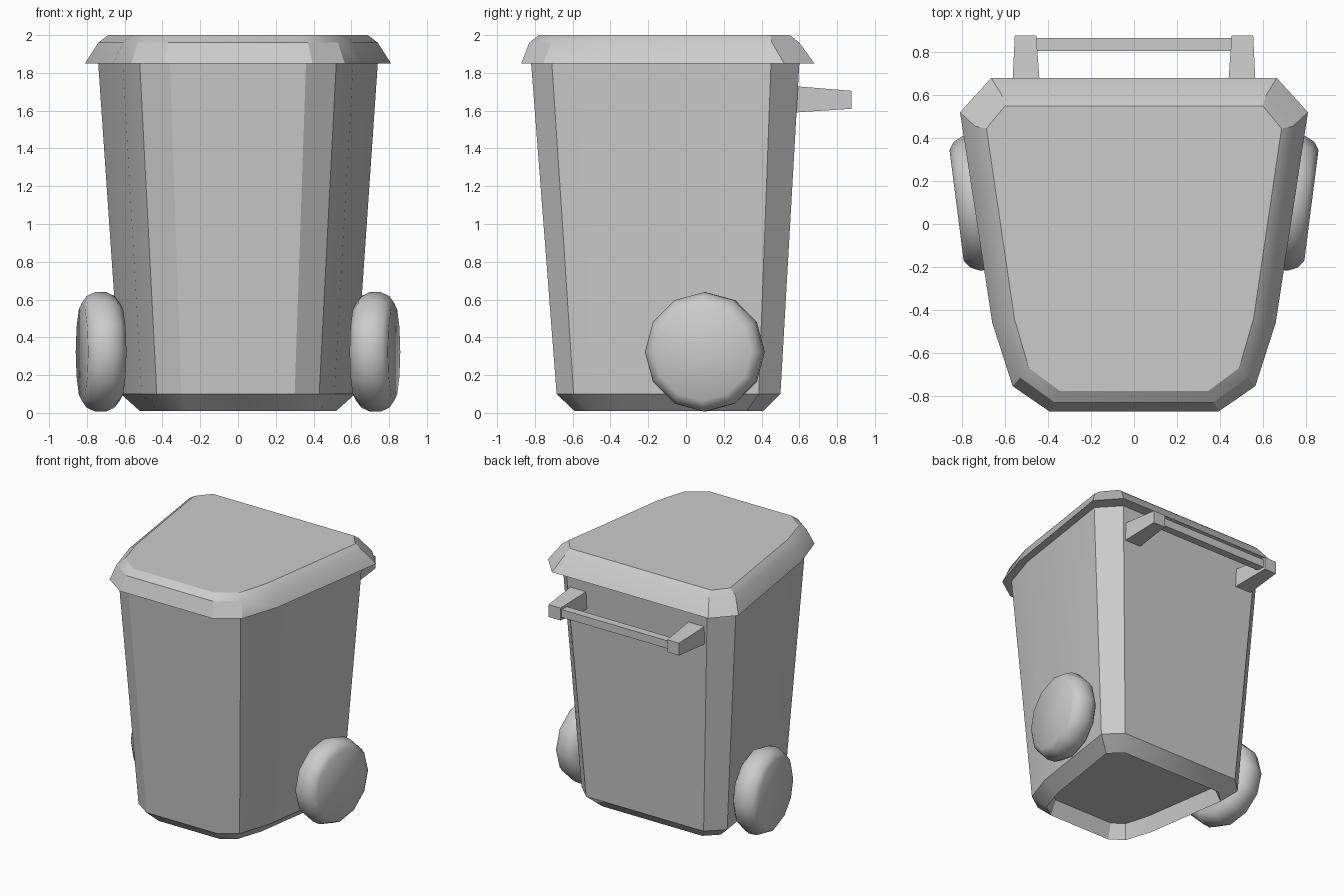
import bpy, bmesh, math
from mathutils import Matrix, Vector

if "Cube" in bpy.data.objects:
    bpy.data.objects.remove(bpy.data.objects["Cube"])


def loft(name, rings, angle=30):
    """Skin a stack of equal-length point rings and cap both ends."""
    bm = bmesh.new()
    vs = [[bm.verts.new(p) for p in r] for r in rings]
    n = len(vs[0])
    for a, b in zip(vs, vs[1:]):
        for i in range(n):
            j = (i + 1) % n
            bm.faces.new((a[i], a[j], b[j], b[i]))
    bm.faces.new(vs[0])
    bm.faces.new(vs[-1])
    bmesh.ops.recalc_face_normals(bm, faces=bm.faces)
    me = bpy.data.meshes.new(name)
    bm.to_mesh(me)
    bm.free()
    me.polygons.foreach_set("use_smooth", [True] * len(me.polygons))
    me.set_sharp_from_angle(angle=math.radians(angle))
    ob = bpy.data.objects.new(name, me)
    bpy.context.collection.objects.link(ob)
    return ob


def outline(half, z):
    """Right half of a plan outline (back to front), mirrored in x."""
    return [(x, y, z) for x, y in half] + [(-x, y, z) for x, y in reversed(half)]


def rect(x0, x1, y, z0, z1):
    return [(x0, y, z0), (x1, y, z0), (x1, y, z1), (x0, y, z1)]


# Tapered body with chamfered foot and recessed floor
loft("bin_body", [
    outline([(.60, .60), (.74, .45), (.61, -.43), (.52, -.71), (.36, -.82)], 1.85),
    outline([(.50, .50), (.62, .385), (.51, -.36), (.43, -.595), (.30, -.685)], .10),
    outline([(.425, .41), (.52, .32), (.425, -.32), (.36, -.52), (.26, -.59)], .01),
    outline([(.40, .37), (.48, .295), (.39, -.30), (.335, -.49), (.25, -.55)], .12),
])

# Overhanging lid
loft("lid", [
    outline([(.665, .68), (.81, .52), (.66, -.46), (.565, -.755), (.395, -.872)], 1.85),
    outline([(.615, .60), (.74, .455), (.61, -.45), (.53, -.715), (.37, -.83)], 1.96),
    outline([(.60, .55), (.687, .445), (.557, -.44), (.49, -.67), (.345, -.778)], 2.0),
])

# Wheels: twelve-sided, rounded shoulders, parallel to the sloping side walls
profile = [(-.105, .255), (-.075, .295), (-.03, .316),
           (.03, .316), (.075, .295), (.1, .26)]
for s, side in ((1, "right"), (-1, "left")):
    turn = Matrix.Translation((s * .727, .1, .323)) @ Matrix.Rotation(-s * math.radians(7.3), 4, 'Z')
    rings = [[turn @ Vector((s * x, r * math.cos(k * math.pi / 6), r * math.sin(k * math.pi / 6)))
              for k in range(12)] for x, r in profile]
    loft(side + "_wheel", rings, 40)

    # Tapered handle bracket
    loft(side + "_handle_bracket", [
        rect(s * .433, s * .57, .57, 1.59, 1.73),
        rect(s * .455, s * .555, .877, 1.61, 1.705)])

# Handle bar between the brackets
loft("handle_bar", [rect(-.47, .47, .805, 1.63, 1.69),
                    rect(-.47, .47, .865, 1.63, 1.69)])
